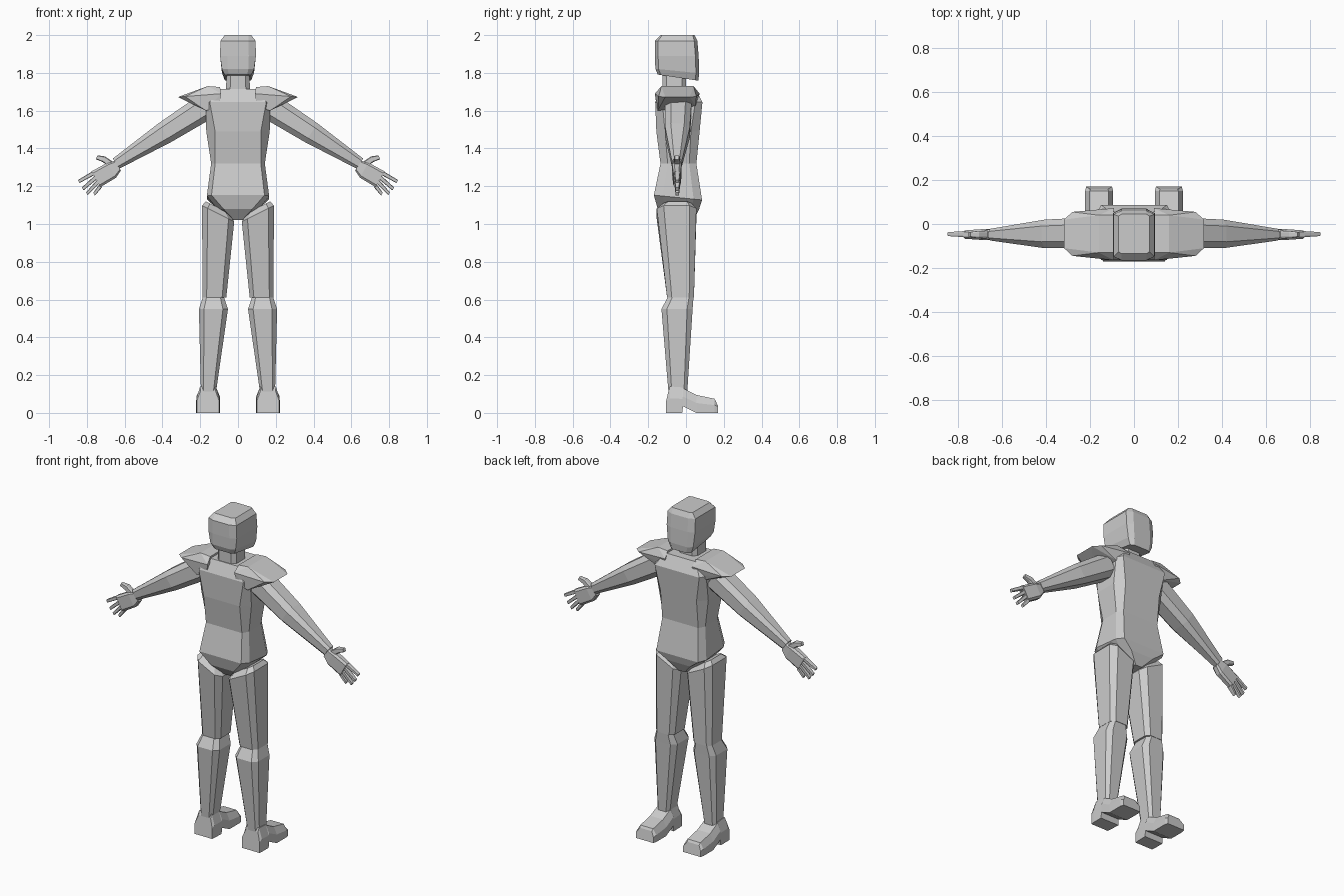
import bpy, bmesh
from mathutils import Vector as V

if "Cube" in bpy.data.objects:
    bpy.data.objects.remove(bpy.data.objects["Cube"])

grey = bpy.data.materials.new("plain_grey")
grey.diffuse_color = (0.6, 0.6, 0.6, 1)
grey.use_nodes = True
grey.node_tree.nodes["Principled BSDF"].inputs["Base Color"].default_value = grey.diffuse_color


def finish(name, bm, mirrored):
    """Turn a bmesh into a flat shaded object, optionally mirrored over x = 0."""
    bmesh.ops.recalc_face_normals(bm, faces=bm.faces)
    me = bpy.data.meshes.new(name)
    bm.to_mesh(me)
    bm.free()
    me.materials.append(grey)
    ob = bpy.data.objects.new(name, me)
    bpy.context.collection.objects.link(ob)
    if mirrored:
        ob.modifiers.new("mirror", 'MIRROR').use_mirror_merge = False
    return ob


def loft(name, sections, mirrored=False):
    """Skin eight-sided sections: (centre, half-axis u, half-axis v, corner u, corner v)."""
    bm = bmesh.new()
    rings = []
    for c, u, v, a, b in sections:
        c, u, v = V(c), V(u), V(v)
        a, b = 1 - a, 1 - b
        pts = [(1, -b), (1, b), (a, 1), (-a, 1), (-1, b), (-1, -b), (-a, -1), (a, -1)]
        rings.append([bm.verts.new(c + u * p + v * q) for p, q in pts])
    for r, s in zip(rings, rings[1:]):
        for i in range(8):
            j = (i + 1) % 8
            bm.faces.new((r[i], r[j], s[j], s[i]))
    bm.faces.new(rings[0])
    bm.faces.new(rings[-1])
    return finish(name, bm, mirrored)


def level(z, x0, x1, y0, y1, a=0.35, b=0.35, tilt_x=0.0, tilt_y=0.0):
    """Near-horizontal section given by its extents, with optional slopes."""
    hx, hy = (x1 - x0) / 2, (y1 - y0) / 2
    return (((x0 + x1) / 2, (y0 + y1) / 2, z),
            (hx, 0, hx * tilt_x), (0, hy, hy * tilt_y), a, b)


def hull(name, points, mirrored=False):
    bm = bmesh.new()
    for p in points:
        bm.verts.new(p)
    res = bmesh.ops.convex_hull(bm, input=bm.verts)
    junk = {g for g in res["geom_interior"] if isinstance(g, bmesh.types.BMVert)}
    bmesh.ops.delete(bm, geom=list(junk), context='VERTS')
    return finish(name, bm, mirrored)


# Head and neck
loft("head", [
    level(1.775, -.07, .07, -.15, .065, .3, .15, 0, -.15),
    level(1.81, -.085, .085, -.162, .07, .35, .15, 0, -.1),
    level(1.89, -.095, .095, -.165, .067, .4, .15),
    level(1.97, -.093, .093, -.165, .06, .4, .15),
    level(2.0, -.07, .07, -.135, .045, .2, .1)])
loft("neck", [level(1.68, -.065, .065, -.125, .0),
              level(1.80, -.06, .06, -.125, .0)])

# Torso: tapered chest, waist and wedge-shaped hips
loft("torso", [
    level(1.02, -.03, .03, -.10, .04, .3, .3),
    level(1.08, -.11, .11, -.15, .07, .3, .4),
    level(1.14, -.165, .165, -.17, .085, .15, .35, 0, -.1),
    level(1.32, -.142, .142, -.135, .055, .15, .4),
    level(1.49, -.168, .168, -.157, .072, .28, .4),
    level(1.645, -.17, .17, -.163, .087, .12, .3),
    level(1.715, -.12, .12, -.13, .05, .15, .3)])

# Shoulder pads with a sharp outer lip
hull("shoulder_pad", [
    (.095, -.13, 1.725), (.095, .04, 1.725), (.16, -.13, 1.73), (.16, .04, 1.73),
    (.09, -.165, 1.69), (.09, .072, 1.69), (.10, -.155, 1.62), (.10, .06, 1.64),
    (.17, -.15, 1.60), (.17, .05, 1.625),
    (.28, -.145, 1.675), (.28, .055, 1.675), (.318, -.11, 1.672), (.318, .02, 1.672)], True)

# Arms: upper arm and forearm, meeting at the elbow
across = V((.55, 0, .83))


def arm_cut(x, z, r, y0, y1):
    return ((x, (y0 + y1) / 2, z), across * r, (0, (y1 - y0) / 2, 0), .45, .45)


elbow = arm_cut(.388, 1.483, .06, -.11, .02)
loft("upper_arm", [arm_cut(.18, 1.615, .07, -.11, .03), elbow], True)
loft("forearm", [elbow, arm_cut(.645, 1.32, .032, -.075, -.022)], True)

# Hands: palm, four fingers and a thumb
along, side = V((.87, 0, -.49)), V((.49, 0, .87))
palm_base = V((.635, -.048, 1.31))


def hand_cut(p, r, t, s=side):
    return (p, s * r, (0, t, 0), .25, .45)


loft("palm", [hand_cut(palm_base, .03, .022),
              hand_cut(V((.668, -.048, 1.285)), .046, .025),
              hand_cut(V((.752, -.048, 1.237)), .048, .019)], True)
tips = [(.843, 1.225), (.822, 1.186), (.80, 1.16), (.762, 1.158)]
for i, (x, z) in enumerate(tips):
    root = V((.745, -.046, 1.237)) + side * (.038 - .0255 * i)
    tip = V((x, -.046, z))
    loft(f"finger_{i + 1}", [hand_cut(root, .0115, .014), hand_cut(tip, .009, .009)], True)
up = V((-.35, 0, .94))
loft("thumb", [hand_cut(V((.665, -.048, 1.31)), .018, .018, up),
               hand_cut(V((.71, -.048, 1.343)), .016, .016, up),
               hand_cut(V((.748, -.048, 1.353)), .011, .011, up)], True)

# Legs: thigh with a slanted top, shin with a flared knee
loft("thigh", [
    level(.61, .062, .188, -.10, .042),
    level(1.055, .02, .19, -.155, .055, .35, .35, .5),
    level(1.09, .05, .17, -.12, .03, .35, .35, .5)], True)
loft("shin", [
    level(.10, .118, .196, -.092, .006),
    level(.55, .053, .207, -.13, .035),
    level(.615, .075, .185, -.095, .04)], True)


# Feet: heel block, raised arch and toe, skinned from heel to toe
def foot_cut(y, z0, z1, x0, x1, lean=0.0):
    cx, cz, hx, hz = (x0 + x1) / 2, (z0 + z1) / 2, (x1 - x0) / 2, (z1 - z0) / 2
    return [(cx - hx, y, z0), (cx + hx, y, z0), (cx + hx, y, z0 + hz * 1.1),
            (cx + hx * .68, y + lean, z1), (cx - hx * .68, y + lean, z1),
            (cx - hx, y, z0 + hz * 1.1)]


bm = bmesh.new()
cuts = [foot_cut(-.105, 0, .115, .10, .218, .012), foot_cut(-.085, 0, .14, .098, .22),
        foot_cut(-.02, 0, .135, .096, .22), foot_cut(-.016, .035, .13, .096, .22),
        foot_cut(.055, 0, .095, .095, .222), foot_cut(.15, 0, .075, .095, .222),
        foot_cut(.17, 0, .062, .10, .217, -.012)]
rings = [[bm.verts.new(p) for p in c] for c in cuts]
for r, s in zip(rings, rings[1:]):
    for i in range(6):
        j = (i + 1) % 6
        bm.faces.new((r[i], r[j], s[j], s[i]))
bm.faces.new(rings[0])
bm.faces.new(rings[-1])
finish("foot", bm, True)
